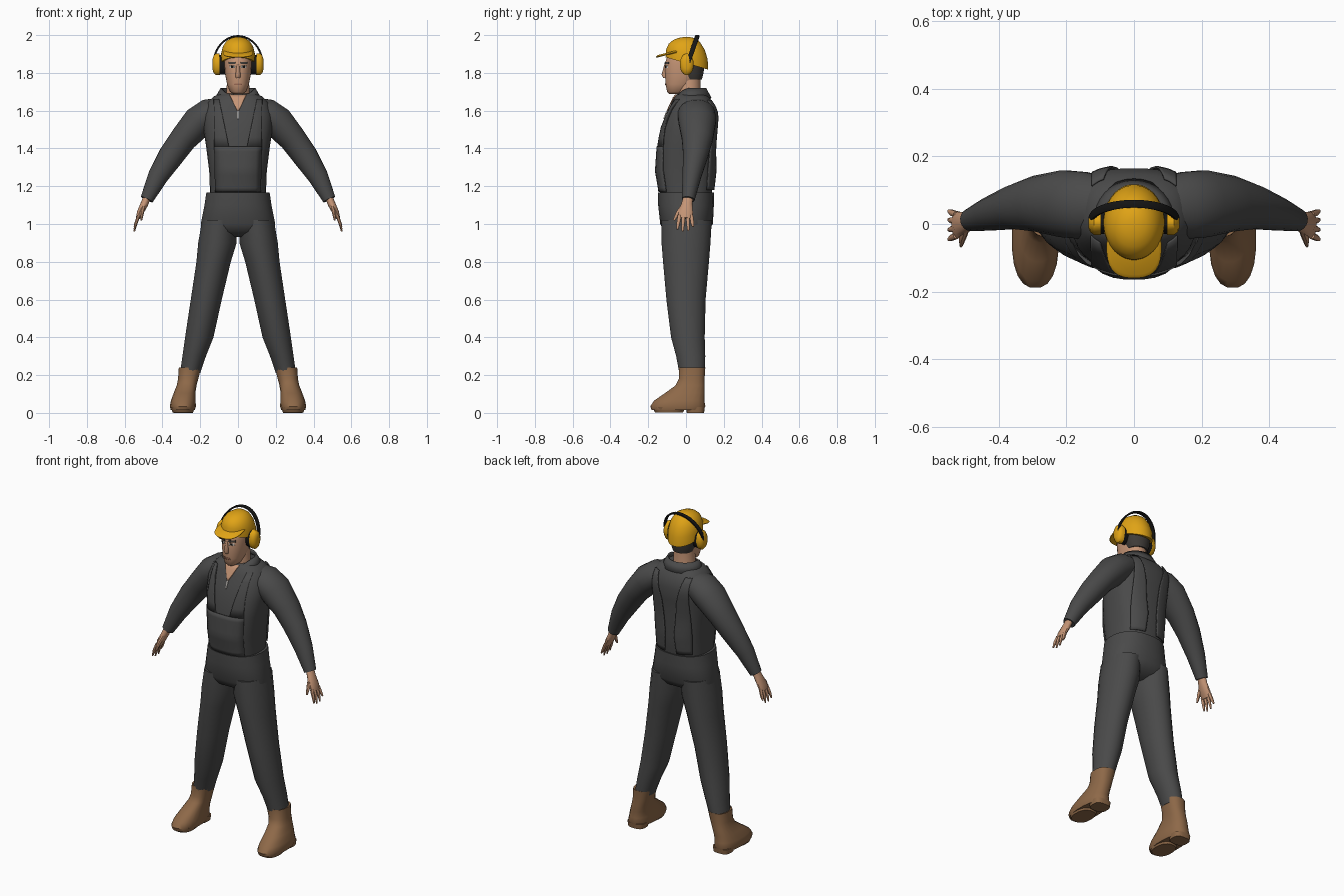
import bpy, bmesh
from math import sin, cos, pi, radians
from mathutils import Vector
from mathutils.bvhtree import BVHTree

if "Cube" in bpy.data.objects:
    bpy.data.objects.remove(bpy.data.objects["Cube"])


def material(name, r, g, b):
    m = bpy.data.materials.new(name)
    m.use_nodes = True
    m.diffuse_color = (r, g, b, 1)
    bsdf = m.node_tree.nodes["Principled BSDF"]
    bsdf.inputs["Base Color"].default_value = (r, g, b, 1)
    bsdf.inputs["Roughness"].default_value = 0.8
    return m


SUIT = material("charcoal cloth", .068, .068, .068)
SKIN = material("skin", .56, .30, .18)
LEATHER = material("brown leather", .27, .14, .065)
YELLOW = material("safety yellow", .75, .37, .008)
BLACK = material("black plastic", .008, .008, .008)
HAIR = material("dark hair", .05, .045, .04)
WHITE = material("off white", .65, .62, .58)
LIP = material("lip", .36, .16, .10)


def finish(name, bm, mat, mirror=False, thickness=0, angle=45):
    """Turn a bmesh into a smooth object, optionally mirrored and thickened."""
    bmesh.ops.recalc_face_normals(bm, faces=bm.faces)
    me = bpy.data.meshes.new(name)
    bm.to_mesh(me)
    bm.free()
    me.materials.append(mat)
    me.shade_smooth()
    me.set_sharp_from_angle(angle=radians(angle))
    ob = bpy.data.objects.new(name, me)
    bpy.context.collection.objects.link(ob)
    if thickness:
        mod = ob.modifiers.new("thickness", "SOLIDIFY")
        mod.thickness, mod.offset = thickness, 0
    if mirror:
        ob.modifiers.new("mirror", "MIRROR").use_mirror_merge = False
    return ob


def skin_rings(bm, rows, closed=True):
    n = len(rows[0])
    for a, b in zip(rows, rows[1:]):
        for i in range(n if closed else n - 1):
            j = (i + 1) % n
            bm.faces.new((a[i], a[j], b[j], b[i]))


def loft(name, sections, mat, follow=False, n=20, power=2.0, mirror=False, angle=45):
    """Rings (x, y, z, radius_u, radius_v, slope), level or square to the path."""
    bm, rows = bmesh.new(), []
    centres = [Vector(s[:3]) for s in sections]
    for k, s in enumerate(sections):
        u, v = Vector((1, 0, 0)), Vector((0, 1, s[5] if len(s) > 5 else 0))
        if follow:
            t = centres[min(k + 1, len(centres) - 1)] - centres[max(k - 1, 0)]
            u = t.cross(Vector((0, 1, 0))).normalized()
            v = u.cross(t).normalized()
        ring = []
        for i in range(n):
            c, d = cos(2 * pi * (i + .5) / n), sin(2 * pi * (i + .5) / n)
            c, d = [(1 if w > 0 else -1) * abs(w) ** (2 / power) for w in (c, d)]
            ring.append(bm.verts.new(centres[k] + u * c * s[3] + v * d * s[4]))
        rows.append(ring)
    skin_rings(bm, rows)
    bm.faces.new(rows[0])
    bm.faces.new(rows[-1])
    return finish(name, bm, mat, mirror, angle=angle)


def plate(name, target, rows, mat, side=-1, lift=.004, thickness=.006, mirror=False):
    """Thin patch (x0, x1, z rows) laid on the front or back of a target."""
    me = target.data
    tree = BVHTree.FromPolygons([v.co for v in me.vertices],
                                [p.vertices[:] for p in me.polygons])
    bm, grid, cols, steps = bmesh.new(), [], 8, 5
    for a, b in zip(rows, rows[1:]):
        for s in range(steps + (b is rows[-1])):
            x0, x1, z = [p + (q - p) * s / steps for p, q in zip(a, b)]
            line = []
            for i in range(cols + 1):
                x = x0 + (x1 - x0) * i / cols
                hit = tree.ray_cast(Vector((x, side, z)), Vector((0, -side, 0)))[0]
                y = hit.y if hit else .03
                line.append(bm.verts.new((x, y + side * lift, z)))
            grid.append(line)
    skin_rings(bm, grid, closed=False)
    return finish(name, bm, mat, mirror, thickness)


# Torso and trousers
torso = loft("torso", [
    (0, 0, 1.12, .148, .13), (0, 0, 1.2, .15, .142), (0, -.003, 1.28, .153, .153),
    (0, 0, 1.4, .168, .148), (0, .012, 1.5, .183, .145), (0, .03, 1.58, .185, .135),
    (0, .035, 1.64, .165, .112), (0, .03, 1.675, .13, .09), (0, .03, 1.69, .09, .075)],
    SUIT, n=32, power=2.6)
loft("hips", [
    (0, 0, 1.165, .15, .135), (0, 0, 1.168, .168, .148), (0, 0, 1.1, .178, .148),
    (0, .003, 1.0, .198, .14), (0, 0, .96, .19, .115), (0, 0, .93, .11, .06)],
    SUIT, n=32, power=2.3)
loft("trouser_legs", [
    (.098, .003, 1.02, .093, .135), (.109, 0, .9, .103, .131), (.129, 0, .8, .092, .123),
    (.168, 0, .6, .083, .105), (.205, .01, .4, .076, .09), (.232, .025, .3, .063, .078),
    (.254, .032, .21, .054, .068)], SUIT, mirror=True)

# Sleeves
loft("sleeves", [
    (.09, .05, 1.6, .07, .09), (.15, .055, 1.583, .083, .1), (.21, .06, 1.54, .086, .1),
    (.29, .06, 1.45, .073, .083), (.355, .05, 1.36, .068, .066),
    (.425, .03, 1.25, .054, .05), (.483, .012, 1.13, .035, .034)],
    SUIT, follow=True, mirror=True)

# Overall bib and straps
plate("bib", torso, [(-.12, .12, 1.17), (-.122, .122, 1.28), (-.125, .125, 1.41)],
      SUIT, lift=.006)
plate("front_straps", torso, [(.048, .125, 1.41), (.1, .127, 1.66)], SUIT,
      lift=.006, mirror=True)
plate("back_straps", torso, [(.04, .12, 1.18), (.03, .125, 1.3), (.05, .122, 1.5),
                             (.09, .125, 1.655)], SUIT, side=1, lift=.01, mirror=True)

# Open neckline and collar
plate("open_neck", torso, [(-.045, .045, 1.685), (-.004, .004, 1.6)], SKIN)
plate("undershirt", torso, [(-.004, .004, 1.6), (-.002, .002, 1.555)], WHITE)
bm, low, high = bmesh.new(), [], []
for i in range(25):
    a = radians(-150 + 300 * i / 24)
    drop = max(0, -cos(a)) ** 2 * .05
    low.append(bm.verts.new((.118 * sin(a), .03 + .1 * cos(a), 1.665 - drop)))
    high.append(bm.verts.new((.088 * sin(a), .025 + .078 * cos(a), 1.718 - drop)))
skin_rings(bm, [low, high], closed=False)
finish("collar", bm, SUIT, thickness=.01)

# Boots
loft("boots", [
    (.292, -.045, .014, .064, .138), (.292, -.043, .035, .07, .147),
    (.29, -.036, .065, .066, .134), (.283, -.006, .105, .058, .106),
    (.272, .022, .145, .053, .078), (.264, .03, .18, .054, .069),
    (.254, .032, .24, .06, .071), (.254, .032, .236, .05, .06)],
    LEATHER, power=2.4, mirror=True)
loft("boot_heels", [(.29, .05, 0, .052, .046), (.29, .05, .03, .056, .05)],
     LEATHER, power=3, mirror=True)
loft("boot_front_soles", [(.292, -.09, .003, .055, .075), (.292, -.09, .03, .064, .09)],
     LEATHER, power=2.4, mirror=True)

# Hands
loft("palms", [
    (.478, .013, 1.15, .02, .026), (.496, .005, 1.105, .021, .03),
    (.518, -.002, 1.06, .018, .04), (.53, -.004, 1.03, .011, .036)],
    SKIN, follow=True, n=12, mirror=True)
for finger, y, tip in (("index", -.034, .972), ("middle", -.013, .96),
                       ("ring", .009, .963), ("little", .028, .985)):
    loft(finger + "_fingers", [
        (.525, y, 1.045, .01, .0105), (.54, y * 1.2, 1.005, .009, .0095),
        (.549, y * 1.35, tip, .004, .005)], SKIN, follow=True, n=8, mirror=True)
loft("thumbs", [
    (.497, -.01, 1.1, .012, .014), (.508, -.042, 1.06, .011, .011),
    (.512, -.064, 1.02, .005, .006)], SKIN, follow=True, n=8, mirror=True)

# Head
loft("neck", [(0, .02, 1.62, .075, .07), (0, .015, 1.68, .064, .062),
              (0, .015, 1.78, .057, .062)], SKIN)
head = loft("head", [
    (0, -.06, 1.688, .024, .028), (0, -.047, 1.7, .042, .053),
    (0, -.03, 1.74, .058, .079), (0, -.015, 1.79, .068, .096),
    (0, -.01, 1.85, .073, .102), (0, 0, 1.91, .07, .092), (0, 0, 1.95, .04, .06)],
    SKIN, n=32, power=2.2)
loft("nose", [(0, -.105, 1.845, .007, .01), (0, -.112, 1.79, .014, .018),
              (0, -.107, 1.773, .012, .014)], SKIN, n=12)
loft("hair", [(0, .03, 1.765, .058, .055), (0, .022, 1.8, .073, .072),
              (0, .02, 1.87, .078, .08)], HAIR)
plate("eyes", head, [(.018, .044, 1.825), (.016, .044, 1.838)], WHITE,
      lift=.001, thickness=.002, mirror=True)
plate("irises", head, [(.024, .036, 1.825), (.024, .036, 1.838)], BLACK,
      lift=.002, thickness=.002, mirror=True)
plate("eyebrows", head, [(.012, .05, 1.846), (.014, .048, 1.857)], HAIR,
      lift=.002, thickness=.004, mirror=True)
plate("mouth", head, [(-.022, .022, 1.735), (-.018, .018, 1.745)], LIP,
      lift=.001, thickness=.003)

# Hard hat
loft("helmet_shell", [
    (0, .005, 1.85, .091, .113, -.29), (0, .005, 1.9, .09, .11, -.24),
    (0, .003, 1.94, .08, .095, -.15), (0, .002, 1.97, .06, .07, -.06),
    (0, .002, 1.985, .036, .042), (0, .002, 1.99, .012, .014)], YELLOW, n=32)
loft("helmet_brim", [
    (0, -.07, 1.902, .078, .086, .25), (0, -.07, 1.907, .081, .09, .25),
    (0, -.07, 1.914, .074, .08, .25)], YELLOW, n=32, power=2.6)

# Ear defenders
loft("ear_cushions", [(.068, .005, 1.842, .05, .033), (.1, .005, 1.842, .053, .036)],
     BLACK, follow=True, mirror=True)
loft("ear_cups", [
    (.098, .004, 1.845, .058, .037), (.118, .004, 1.845, .058, .037),
    (.13, .004, 1.845, .045, .028), (.135, .004, 1.845, .025, .014)],
    YELLOW, follow=True, mirror=True)
arc = [pi * i / 24 for i in range(25)]
loft("headband", [(.13 * cos(a), .008 + .052 * sin(a), 1.845 + .15 * sin(a), .005, .012)
                  for a in arc], BLACK, follow=True, n=8, power=5)
